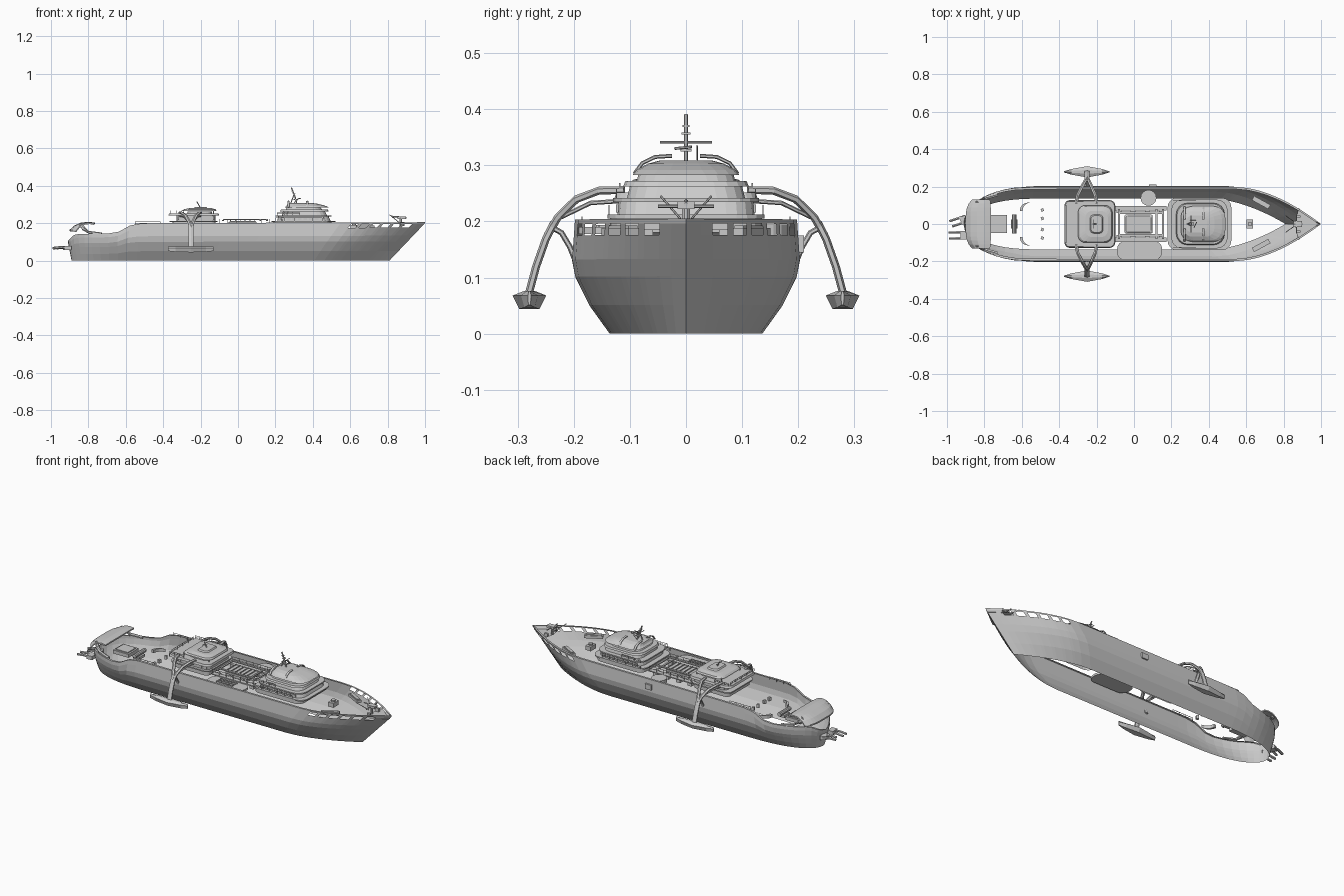
import bpy, bmesh, math
from mathutils import Vector

def mesh(name, verts, faces):
    bm = bmesh.new()
    vs = [bm.verts.new(v) for v in verts]
    for f in faces:
        bm.faces.new([vs[i] for i in f])
    bmesh.ops.remove_doubles(bm, verts=bm.verts, dist=1e-5)
    bmesh.ops.recalc_face_normals(bm, faces=bm.faces)
    me = bpy.data.meshes.new(name)
    bm.to_mesh(me)
    bm.free()
    ob = bpy.data.objects.new(name, me)
    bpy.context.collection.objects.link(ob)
    return ob

def loft(name, rings, bottom=True):
    n = len(rings[0])
    verts = [v for r in rings for v in r]
    faces = [(k*n+i, k*n+(i+1) % n, (k+1)*n+(i+1) % n, (k+1)*n+i)
             for k in range(len(rings)-1) for i in range(n)]
    faces.append(tuple(range(len(verts)-n, len(verts))))
    if bottom:
        faces.append(tuple(range(n)))
    return mesh(name, verts, faces)

def rrect(x0, x1, hw, r, z, yc=0, n=5):
    out = []
    for cx, cy, a0 in ((x1-r, hw-r, 0), (x0+r, hw-r, 90), (x0+r, r-hw, 180), (x1-r, r-hw, 270)):
        for i in range(n):
            a = math.radians(a0 + 90*i/(n-1))
            out.append((cx+r*math.cos(a), yc+cy+r*math.sin(a), z))
    return out

def tier(name, levels, yc=0, bottom=True):
    return loft(name, [rrect(x0, x1, hw, r, z, yc) for z, x0, x1, hw, r in levels], bottom)

def box(name, x, y, z, sx, sy, sz, rot=0):
    c, s = math.cos(rot), math.sin(rot)
    q = [(-1, -1), (1, -1), (1, 1), (-1, 1)]
    return loft(name, [[(x+(a*sx*c-b*sy*s)/2, y+(a*sx*s+b*sy*c)/2, z+h) for a, b in q] for h in (0, sz)])

def tube(name, pts, r=.003, n=6, wide=1):
    P = [Vector(p) for p in pts]
    rings = []
    for i, p in enumerate(P):
        d = (P[min(i+1, len(P)-1)] - P[max(i-1, 0)]).normalized()
        u = Vector((1, 0, 0)) if abs(d.x) < .8 else Vector((0, 1, 0))
        u = (u - d*u.dot(d)).normalized()
        w = d.cross(u)
        rings.append([p + u*r*wide*math.cos(a) + w*r*math.sin(a)
                      for a in (2*math.pi*(k+.5)/n for k in range(n))])
    return loft(name, rings)

def rail(name, pts, h=.016, r=.0014):
    tube(name, [(x, y, z+h) for x, y, z in pts], r, 4)
    tube(name, [(x, y, z+h*.5) for x, y, z in pts], r*.7, 4)
    for x, y, z in pts:
        tube(name+"_post", [(x, y, z), (x, y, z+h)], r, 4)

def interp(t, x):
    for (a, p), (b, q) in zip(t, t[1:]):
        if x <= b:
            return p + (q-p)*max(0, (x-a)/(b-a))
    return t[-1][1]

# hull shell: open top and bottom, raked stem, window openings in the bow bulwark
BEAM = [(0, .136), (.05, .172), (.1, .197), (.13, .203), (.2, .198)]
SHEER = [(-.9, .105), (-.86, .142), (-.64, .146), (-.6, .165), (-.56, .192), (-.5, .2), (1, .205)]
FR = [0, .25, .5, .65, .86, .96, 1]

def shape(X):
    if X > .55:
        return 1 - ((X-.55)/.45)**1.75
    if X < -.45:
        return math.sqrt(max(0, 1 - ((-.45-X)/.45)**2.6))
    return 1

def hull_point(X, f, s, inset=0):
    z = interp(SHEER, X)*f
    a, b = -.89 - .02*min(z/.1, 1), .81 + .19*min(z/.2, 1)
    x = a + (b-a)*(X+.9)/1.9
    return (x, s*max(0, interp(BEAM, z)*shape(X) - inset), z)

X = [-.45 - .45*math.sin(math.pi/2*i/12) for i in range(12, 0, -1)]
X += [-.45 + .1*i for i in range(11)]
wins = [.61 + .057*k for k in range(6)]
for w in wins:
    X += [w, w+.04]
X += [.965, 1]
verts, faces = [], []
n = len(FR) + 1
for s in (-1, 1):
    o = len(verts)
    for x in X:
        verts += [hull_point(x, f, s) for f in FR] + [hull_point(x, 1, s, .012)]
    for i in range(len(X)-1):
        for j in range(n-1):
            if j == 4 and X[i] in wins:
                continue
            a = o + i*n + j
            faces.append((a, a+1, a+n+1, a+n))
mesh("hull", verts, faces)

# bow platform
mesh("bow_platform", [(.99, 0, .185), (.88, .085, .185), (.86, 0, .185), (.88, -.085, .185)], [(0, 1, 2, 3)])

# forward superstructure, open underneath
tier("fore_house", [(.185, .19, .5, .135, .04), (.205, .19, .5, .135, .04), (.205, .18, .52, .14, .05),
     (.212, .18, .52, .14, .05), (.212, .21, .495, .122, .05), (.235, .215, .485, .12, .05),
     (.235, .2, .5, .13, .055), (.242, .2, .5, .13, .055), (.242, .235, .475, .105, .05),
     (.262, .24, .465, .1, .05), (.262, .225, .485, .112, .06), (.272, .23, .48, .108, .06)], 0, False)
tier("bridge_roof", [(.272, .255, .45, .088, .05), (.283, .26, .44, .085, .05), (.283, .25, .488, .095, .06),
     (.292, .26, .47, .088, .06), (.303, .265, .43, .068, .045), (.309, .28, .39, .045, .03)])
for s in (-1, 1):
    for k in range(8):
        box("house_window", .24+.03*k, s*.1225, .216, .02, .004, .014)
    for x in (.27, .37):
        tube("roof_arch", [(x, s*.092, .285), (x, s*.078, .304), (x, s*.055, .315), (x, s*.025, .317)], .0035, 6, 2)
    rail("house_rail", [(.2+.05*k, s*.137, .212) for k in range(6)])
    rail("bridge_rail", [(.21+.04*k, s*.124, .242) for k in range(4)])

# main mast
tube("mast", [(.315, 0, .3), (.305, 0, .34), (.285, 0, .39)], .004)
tube("mast_strut", [(.28, 0, .3), (.3, 0, .355)], .003)
tube("mast_yard", [(.305, -.046, .341), (.305, .046, .341)], .002)
for k, z in enumerate((.325, .355, .368)):
    box("mast_sensor", .308-.008*k, 0, z, .02-.004*k, .02-.004*k, .004)
tube("antenna", [(.3, .02, .31), (.33, .02, .335)], .0015)
tube("radar_bar", [(.32, -.02, .33), (.335, .01, .333)], .0025)

# aft superstructure, open underneath
tier("aft_house", [(.18, -.35, -.12, .11, .025), (.205, -.35, -.12, .11, .025), (.205, -.365, -.11, .12, .03),
     (.212, -.365, -.11, .12, .03), (.212, -.33, -.12, .105, .03), (.24, -.33, -.12, .105, .03),
     (.24, -.372, -.1, .128, .03), (.252, -.368, -.104, .124, .03)], 0, False)
tier("aft_lounge", [(.252, -.27, -.14, .085, .03), (.262, -.27, -.14, .085, .03)])
tier("aft_roof", [(.265, -.3, -.115, .1, .04), (.274, -.29, -.12, .095, .04), (.28, -.26, -.14, .07, .035)])
tier("roof_hatch", [(.28, -.235, -.165, .05, .02), (.287, -.23, -.17, .045, .02)])
tube("aft_mast", [(-.2, 0, .28), (-.22, 0, .315)], .003)
tube("aft_yard", [(-.215, -.025, .305), (-.215, .025, .305)], .002)
rail("aft_rail", [(-.36, -.1+.05*k, .252) for k in range(5)])
for s in (-1, 1):
    rail("aft_side_rail", [(-.36+.03*k, s*.118, .252) for k in range(4)])
    for k in range(6):
        box("aft_window", -.31+.034*k, s*.1055, .217, .024, .004, .018)
    for x in (-.29, -.13):
        tube("roof_post", [(x, s*.085, .25), (x, s*.085, .268)], .003)

# outriggers: forked arms, braces and pointed floats
for s in (-1, 1):
    for dx in (-.06, .05):
        tube("outrigger_fork", [(-.25+dx, s*.11, .256), (-.25+dx*.85, s*.155, .255), (-.25+dx*.5, s*.195, .24),
             (-.25+dx*.2, s*.228, .208), (-.25, s*.247, .175)], .007, 6, 1.4)
        tube("outrigger_strut", [(-.25+dx, s*.11, .237), (-.25+dx*.7, s*.17, .233), (-.25+dx*.2, s*.222, .208)], .004)
    tube("outrigger_arm", [(-.25, s*.235, .198), (-.25, s*.25, .168), (-.25, s*.267, .12), (-.25, s*.281, .068)], .007, 6, 2.2)
    tube("outrigger_brace", [(-.25, s*.197, .13), (-.25, s*.207, .155), (-.25, s*.222, .18), (-.25, s*.24, .19)], .005, 6, 2)
    rings = []
    for x, w, b in ((-.375, .1, .5), (-.335, .5, .8), (-.25, 1, 1), (-.17, .5, .8), (-.132, .1, .5)):
        zb = .058 - .014*b
        rings.append([(x, s*.279-.018*w, zb), (x, s*.279+.018*w, zb), (x, s*.279+.03*w, .068),
                      (x, s*.279+.01*w, .076), (x, s*.279-.01*w, .076), (x, s*.279-.03*w, .068)])
    loft("outrigger_float", rings)

# stern wing with curved legs
rings = []
for k in range(13):
    t = -1 + k/6
    e = abs(t)**4
    prof = [(-.9, .165), (-.875, .187), (-.84, .203), (-.8, .207), (-.765, .203)]
    top = [(x + .035*e*(-.78-x)/.12, .132*t, z - .004*e) for x, z in prof]
    rings.append(top + [(x, y, z-.008) for x, y, z in reversed(top)])
loft("stern_wing", rings)
for s in (-1, 1):
    tube("wing_leg", [(-.84, s*.115, .195), (-.825, s*.125, .17), (-.8, s*.138, .152), (-.73, s*.158, .143)], .007, 6, 1.5)

# stern thrusters: pairs of prongs on a mount
for y, a in ((.02, .5), (-.06, .05)):
    dx, dy = math.cos(a), math.sin(a)
    for d in (-.016, .016):
        tube("thruster", [(-.9+d*dy-t*dx, y-d*dx-t*dy*.6+.015*dy, z) for t, z in ((0, .064), (.045, .071), (.09, .066))], .007, 6)
    box("thruster_mount", -.91, y, .057, .035, .045, .022, a)

# midship deck with skylight frame and canopy
tier("skylight", [(.185, -.05, .1, .05, .008), (.205, -.05, .1, .05, .008), (.212, -.04, .09, .042, .008)], 0, False)
for k in range(6):
    box("skylight_bar", -.04+.026*k, 0, .212, .004, .085, .005)
for s in (-1, 1):
    box("walkway", .035, s*.085, .19, .28, .025, .006)
    rail("walkway_rail", [(-.1+.045*k, s*.095, .196) for k in range(7)], .026)
    box("canopy_beam", .04, s*.06, .216, .24, .012, .006)
    for k in range(4):
        box("locker", -.08+.075*k, s*.07, .165, .025, .022, .03)
for x in (-.08, .12, .155):
    box("cross_beam", x, 0, .212, .01, .16, .006)

# side platforms
tier("starboard_platform", [(.178, -.09, .15, .05, .04), (.19, -.09, .15, .05, .04)], -.142)
for k in range(5):
    box("platform_slat", -.03+.025*k, -.135, .19, .004, .05, .004)
for k in range(3):
    box("platform_slat", .02, -.155+.02*k, .19, .11, .003, .004)
tier("port_turntable", [(.17, .035, .12, .0425, .0424), (.195, .035, .12, .0425, .0424)], .14)
box("hull_bracket", .1, .2, .145, .04, .02, .03)

# aft deck fittings
box("aft_hatch", -.73, 0, .115, .1, .095, .02)
box("aft_hatch_lid", -.73, 0, .135, .08, .075, .005)
box("winch_base", -.64, 0, .11, .035, .05, .015)
tube("winch_drum", [(-.64, -.05, .135), (-.64, .05, .135)], .012, 10)
for s in (-1, 1):
    arc = [(-.56 - .045*math.cos(a), s*(.07 + .045*math.sin(a))) for a in (0, .4, .8, 1.2, 1.57)]
    loft("curved_bench", [[(x-.006, y, .12), (x+.008, y, .12), (x+.008, y, .138), (x-.006, y, .138)] for x, y in arc])
    for y in (.03, .075):
        box("deck_chair", -.49, s*y, .13, .014, .016, .02, s*.4)
    rail("stern_rail", [(-.55+.045*k, s*.185, .19) for k in range(4)], .018)

# foredeck fittings
box("capstan_base", .62, 0, .165, .035, .05, .025)
tube("capstan", [(.62, 0, .18), (.62, 0, .2)], .012, 10)
for s in (-1, 1):
    box("foredeck_locker", .68, s*.115, .172, .1, .026, .016, -s*.5)
    box("foredeck_locker_lid", .68, s*.115, .188, .085, .018, .005, -s*.5)
    tube("bow_pole", [(.86, s*.01, .205), (.81, s*.045, .245)], .002)
    box("bow_bollard", .88, s*.04, .185, .02, .012, .02)
tube("bow_mount", [(.87, 0, .185), (.87, 0, .225)], .008, 8)
box("bow_equipment", .875, 0, .222, .045, .03, .014)
tube("bow_barrel", [(.82, 0, .236), (.9, 0, .23)], .004)
tube("bow_crossbar", [(.87, -.05, .227), (.87, .05, .227)], .003)
